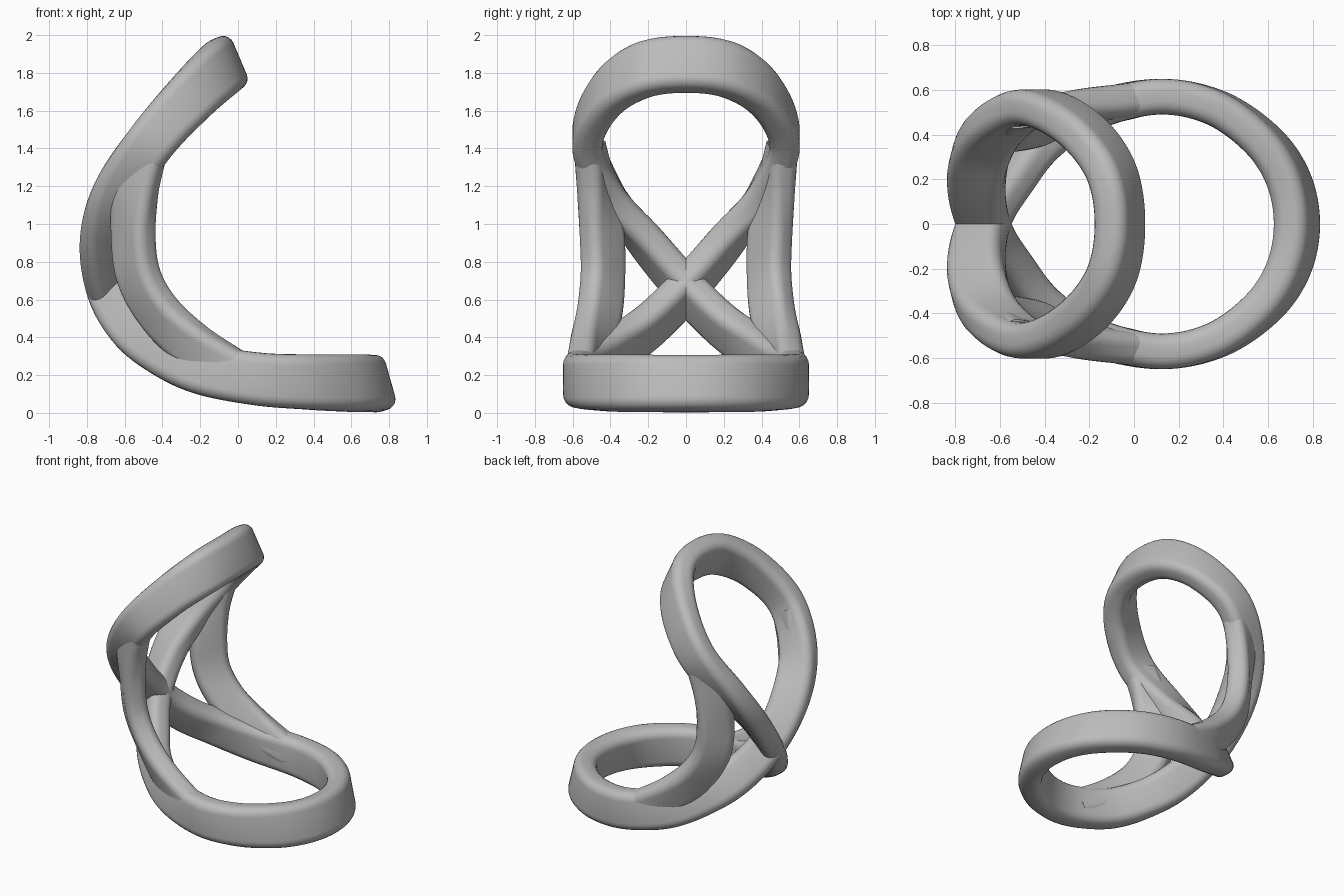
import bpy, bmesh, math
from mathutils import Vector

cube = bpy.data.objects.get("Cube")
if cube:
    bpy.data.objects.remove(cube)

grey = bpy.data.materials.new("plain grey")
grey.use_nodes = True
grey.diffuse_color = (0.5, 0.5, 0.5, 1)
grey.node_tree.nodes["Principled BSDF"].inputs["Base Color"].default_value = (0.5, 0.5, 0.5, 1)


def flip(p):
    """Mirror a station (position, outward axis, width) to the other side."""
    (x, y, z), (a, b, c), w = p
    return ((x, -y, z), (a, -b, c), w)


def spline(values, i, t, closed):
    """Catmull-Rom interpolation between station i and i + 1."""
    n = len(values)
    pick = lambda k: values[k % n] if closed else values[max(0, min(n - 1, k))]
    a, b, c, d = (pick(i + k) for k in (-1, 0, 1, 2))
    return 0.5 * (2 * b + (c - a) * t + (2 * a - 5 * b + 4 * c - d) * t ** 2
                  + (3 * b - a - 3 * c + d) * t ** 3)


def profile(width, thick, radius, steps=5):
    """Rounded rectangle: u along the outward axis, v across it."""
    pts = []
    for k, (su, sv) in enumerate(((1, 1), (-1, 1), (-1, -1), (1, -1))):
        for s in range(steps + 1):
            ang = math.pi / 2 * (k + s / steps)
            pts.append((su * (width / 2 - radius) + radius * math.cos(ang),
                        sv * (thick / 2 - radius) + radius * math.sin(ang)))
    return pts


def ribbon(name, stations, closed, thick, radius, res=12):
    """Sweep the rounded rectangle along the stations."""
    pos = [Vector(s[0]) for s in stations]
    axes = [Vector(s[1]).normalized() for s in stations]
    wid = [s[2] for s in stations]
    segs = len(pos) if closed else len(pos) - 1
    params = [(i, k / res) for i in range(segs) for k in range(res)]
    if not closed:
        params.append((segs - 1, 1.0))
    path = [spline(pos, i, t, closed) for i, t in params]
    n = len(path)
    bm = bmesh.new()
    rings = []
    for j, (i, t) in enumerate(params):
        ahead = path[(j + 1) % n] if closed else path[min(j + 1, n - 1)]
        behind = path[j - 1] if closed else path[max(j - 1, 0)]
        tangent = (ahead - behind).normalized()
        u = spline(axes, i, t, closed)
        u = (u - tangent * u.dot(tangent)).normalized()
        v = tangent.cross(u)
        section = profile(spline(wid, i, t, closed), thick, radius)
        rings.append([bm.verts.new(path[j] + u * a + v * b) for a, b in section])
    for j in range(n if closed else n - 1):
        r, q = rings[j], rings[(j + 1) % n]
        for k in range(len(r)):
            m = (k + 1) % len(r)
            bm.faces.new((r[k], r[m], q[m], q[k]))
    if not closed:
        bm.faces.new(rings[0])
        bm.faces.new(rings[-1])
    bmesh.ops.recalc_face_normals(bm, faces=bm.faces)
    mesh = bpy.data.meshes.new(name)
    bm.to_mesh(mesh)
    bm.free()
    mesh.materials.append(grey)
    obj = bpy.data.objects.new(name, mesh)
    bpy.context.collection.objects.link(obj)
    bpy.ops.object.select_all(action='DESELECT')
    obj.select_set(True)
    bpy.context.view_layer.objects.active = obj
    bpy.ops.object.shade_smooth_by_angle(angle=math.radians(40))
    return obj


# Figure-eight band: stations on one side, then mirrored
top = ((-.063, 0, 1.845), (-.39, 0, .92), .3)
upper = [
    ((-.105, .24, 1.81), (-.43, 0, .9), .3),
    ((-.25, .43, 1.67), (-.6, 0, .8), .28),
    ((-.455, .522, 1.44), (-.78, 0, .62), .26),
    ((-.635, .41, 1.17), (-.92, .12, .32), .26),
    ((-.705, .215, .91), (-.92, .3, -.15), .26),
]
crossing = ((-.675, 0, .655), (-.85, .35, -.4), .25)
lower = [
    ((-.565, .19, .465), (-.75, -.15, -.65), .26),
    ((-.42, .36, .34), (-.55, -.08, -.83), .26),
    ((-.2, .5, .235), (-.3, 0, -.95), .27),
    ((.1, .57, .18), (-.05, 0, -1), .28),
    ((.36, .523, .164), (.1, 0, -.98), .29),
    ((.57, .38, .158), (.2, 0, -.97), .3),
    ((.69, .205, .156), (.25, 0, -.96), .3),
]
bottom = ((.73, 0, .155), (.27, 0, -.96), .3)

loop = ([top] + upper + [crossing] + [flip(p) for p in lower] + [bottom]
        + lower[::-1] + [flip(crossing)] + [flip(p) for p in upper[::-1]])
ribbon("figure_eight_band", loop, True, .16, .06)

# Side struts joining the upper and lower loops
strut = [
    ((-.48, .51, 1.41), (-.78, -.1, .62), .22),
    ((-.54, .475, 1.19), (-.85, -.45, .15), .24),
    ((-.555, .445, .95), (-.7, -.7, 0), .25),
    ((-.525, .44, .72), (-.7, -.7, -.15), .25),
    ((-.41, .46, .52), (-.5, -.65, -.5), .25),
    ((-.22, .51, .345), (-.3, -.4, -.85), .24),
    ((.04, .56, .2), (-.05, -.05, -1), .2),
]
ribbon("left_strut", strut, False, .15, .055)
ribbon("right_strut", [flip(p) for p in strut], False, .15, .055)
